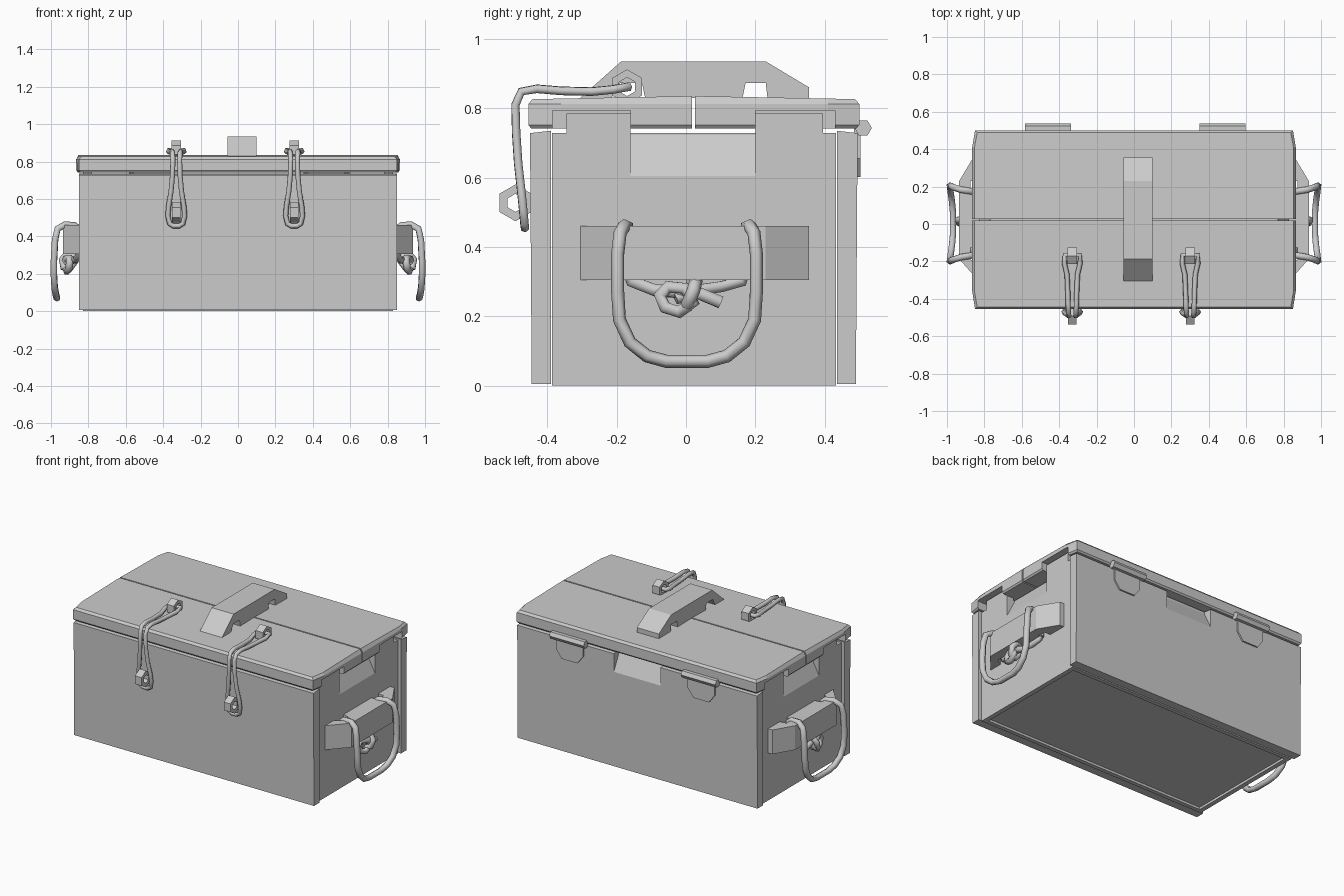
import bpy, bmesh
from math import cos, sin, pi, radians
from mathutils import Vector

if "Cube" in bpy.data.objects:
    bpy.data.objects.remove(bpy.data.objects["Cube"])


def finish(bm, name):
    bmesh.ops.recalc_face_normals(bm, faces=bm.faces)
    me = bpy.data.meshes.new(name)
    bm.to_mesh(me)
    bm.free()
    ob = bpy.data.objects.new(name, me)
    bpy.context.collection.objects.link(ob)
    return ob


def loft(name, rings, closed=False):
    """Skin equal-length rings of points; cap the ends unless closed."""
    bm = bmesh.new()
    vs = [[bm.verts.new(p) for p in r] for r in rings]
    n = len(rings[0])
    for a in range(len(vs) if closed else len(vs) - 1):
        r, s = vs[a], vs[(a + 1) % len(vs)]
        for i in range(n):
            j = (i + 1) % n
            bm.faces.new((r[i], r[j], s[j], s[i]))
    if not closed:
        bm.faces.new(vs[0])
        bm.faces.new(vs[-1])
    return finish(bm, name)


def prism_x(name, yz, x0, x1):
    return loft(name, [[(x, y, z) for y, z in yz] for x in (x0, x1)])


def box(name, x0, x1, y0, y1, z0, z1):
    return prism_x(name, [(y0, z0), (y1, z0), (y1, z1), (y0, z1)], x0, x1)


def cut(ob, cutter):
    cutter.hide_render = True
    m = ob.modifiers.new("cut", 'BOOLEAN')
    m.operation, m.solver, m.object = 'DIFFERENCE', 'EXACT', cutter
    bpy.context.view_layer.objects.active = ob
    bpy.ops.object.modifier_apply(modifier=m.name)
    bpy.data.objects.remove(cutter)


def rope(name, pts, radius, cyclic=False):
    cu = bpy.data.curves.new(name, 'CURVE')
    cu.dimensions = '3D'
    cu.bevel_depth, cu.bevel_resolution, cu.use_fill_caps = radius, 1, True
    sp = cu.splines.new('POLY')
    sp.points.add(len(pts) - 1)
    for p, q in zip(sp.points, pts):
        p.co = (*q, 1)
    sp.use_cyclic_u = cyclic
    ob = bpy.data.objects.new(name, cu)
    bpy.context.collection.objects.link(ob)
    bpy.ops.object.select_all(action='DESELECT')
    ob.select_set(True)
    bpy.context.view_layer.objects.active = ob
    bpy.ops.object.convert(target='MESH')
    return bpy.context.object


def eyelet(name, x, y, z, ro, ri, w):
    def ring(r, dx):
        return [(x + dx, y + r * cos(pi / 6 + i * pi / 3), z + r * sin(pi / 6 + i * pi / 3)) for i in range(6)]
    return loft(name, [ring(ro, -w), ring(ro, w), ring(ri, w), ring(ri, -w)], True)


def mirrored(pts, s):
    return [(s * x, y, z) for x, y, z in pts]


# Box: long boards, recessed ends
front = prism_x("front_board", [(-0.445, 0.005), (-0.39, 0.005), (-0.39, 0.735), (-0.45, 0.728)], -0.85, 0.85)
back = prism_x("back_board", [(0.435, 0.005), (0.49, 0.005), (0.495, 0.728), (0.435, 0.735)], -0.85, 0.85)
core = box("box_core", -0.83, 0.83, -0.387, 0.432, 0.0, 0.728)
cut(core, box("floor_cut", -0.80, 0.80, -0.36, 0.405, -0.1, 0.015))

# Finger recesses that slope inward at the ends and the back
for s in (-1, 1):
    w = [[(s * 0.84, y, 0.585), (s * 0.84, y, 0.8), (s * 0.77, y, 0.8), (s * 0.77, y, 0.722)] for y in (-0.16, 0.2)]
    cut(core, loft("end_recess_cut", w))
cut(back, prism_x("back_recess_cut", [(0.51, 0.58), (0.51, 0.8), (0.44, 0.8), (0.44, 0.72)], -0.165, 0.165))

# Lid halves with sloped tops, chamfered rims
lids = []
for name, yo, ys, yi in (("lid_front", -0.455, -0.36, 0.018), ("lid_back", 0.50, 0.41, 0.026)):
    d = 1 if yo < 0 else -1
    rings = []
    for z, i in ((0.742, 0.008), (0.752, 0), (0.812, 0), (0.826, 0.012)):
        zi = 0.835 if z > 0.82 else z
        a, b = 0.85 - i, 0.865 - i
        rings.append([(-a, yo + d * i, z), (a, yo + d * i, z), (b, ys, z + (zi - z) * 0.2),
                      (b, yi, zi), (-b, yi, zi), (-b, ys, z + (zi - z) * 0.2)])
    lids.append(loft(name, rings))

# End posts fitting into the lid notches
for s in (-1, 1):
    for lid, n0, n1, p0, p1 in ((lids[0], -0.385, -0.16, -0.345, -0.16), (lids[1], 0.2, 0.43, 0.2, 0.395)):
        cut(lid, box("notch_cut", min(s * 0.79, s * 0.9), max(s * 0.79, s * 0.9), n0, n1, 0.7, 0.793))
        box("end_post", min(s * 0.78, s * 0.83), max(s * 0.78, s * 0.83), p0, p1, 0.72, 0.785)

# Grip bar profile (along y, height), with two rope openings underneath
BAR = [(-0.305, 0), (-0.187, 0.105), (0.23, 0.105), (0.355, 0.03), (0.355, 0),
       (0.235, 0), (0.23, 0.043), (0.172, 0.043), (0.163, 0),
       (-0.118, 0), (-0.127, 0.043), (-0.19, 0.043), (-0.215, 0)]
prism_x("lid_grip", [(y, 0.83 + h) for y, h in BAR], -0.056, 0.10)

for s in (-1, 1):
    # Handle block on each end
    loft("handle_block", [[(s * (0.83 + h), y, z) for y, h in BAR] for z in (0.305, 0.46)])
    # Hanging rope handle
    half = [(0.85, 0.17, 0.31), (0.85, 0.17, 0.44), (0.875, 0.172, 0.458), (0.925, 0.18, 0.462), (0.965, 0.193, 0.44),
            (0.978, 0.2, 0.38), (0.984, 0.2, 0.27), (0.984, 0.195, 0.19), (0.98, 0.165, 0.125),
            (0.973, 0.115, 0.085), (0.968, 0.06, 0.07)]
    path = [(x, y + 0.003, z) for x, y, z in half]
    path += [(x, -y + 0.003, z) for x, y, z in reversed(half)]
    rope("rope_handle", mirrored(path, s), 0.019)
    # Rope tails running under the block to the knot
    rope("rope_tail_back", mirrored([(0.85, 0.17, 0.34), (0.852, 0.16, 0.30), (0.86, 0.10, 0.285), (0.885, 0.03, 0.275),
                                     (0.9, -0.03, 0.25)], s), 0.018)
    rope("rope_tail_front", mirrored([(0.85, -0.17, 0.34), (0.852, -0.155, 0.30), (0.865, -0.09, 0.275), (0.895, -0.02, 0.27),
                                      (0.905, 0.04, 0.265), (0.9, 0.1, 0.24)], s), 0.02)
    # Knot loops
    rope("knot_loop_low", mirrored([(0.9, -0.075, 0.26), (0.905, -0.06, 0.225), (0.915, -0.02, 0.212), (0.925, 0.02, 0.24),
                                    (0.92, 0.0, 0.28), (0.9, -0.05, 0.285)], s), 0.02, True)
    rope("knot_loop_high", mirrored([(0.88, 0.02, 0.30), (0.915, 0.03, 0.305), (0.942, 0.022, 0.275), (0.935, 0.005, 0.235),
                                     (0.90, 0.0, 0.225), (0.875, 0.01, 0.26)], s), 0.019, True)

# Rope latches: eyelets on lid and front, joined by a loop
LATCH = [(0.04, -0.165, 0.862), (0.042, -0.21, 0.854), (0.028, -0.27, 0.848), (0.024, -0.36, 0.85),
         (0.022, -0.43, 0.856), (0.02, -0.475, 0.848), (0.018, -0.492, 0.81), (0.02, -0.49, 0.73),
         (0.028, -0.484, 0.64), (0.041, -0.475, 0.56), (0.045, -0.47, 0.51), (0.036, -0.466, 0.468), (0.015, -0.465, 0.455)]
for x in (-0.33, 0.30):
    pts = [(x + a, b, c) for a, b, c in LATCH] + [(x - a, b, c) for a, b, c in reversed(LATCH)]
    rope("latch_rope", pts, 0.0135, True)
    eyelet("lid_eyelet", x, -0.17, 0.862, 0.05, 0.027, 0.025)
    eyelet("front_eyelet", x, -0.492, 0.527, 0.053, 0.026, 0.023)

# Hinges: plate with clipped corners and a six-sided barrel
for x in (-0.46, 0.473):
    plate = [(-0.095, 0.75), (0.095, 0.75), (0.095, 0.655), (0.055, 0.602), (-0.055, 0.602), (-0.095, 0.655)]
    loft("hinge_plate", [[(x + a, y, z) for a, z in plate] for y in (0.485, 0.504)])
    prism_x("hinge_barrel", [(0.511 + 0.025 * cos(i * pi / 3), 0.743 + 0.025 * sin(i * pi / 3)) for i in range(6)],
            x - 0.122, x + 0.122)
